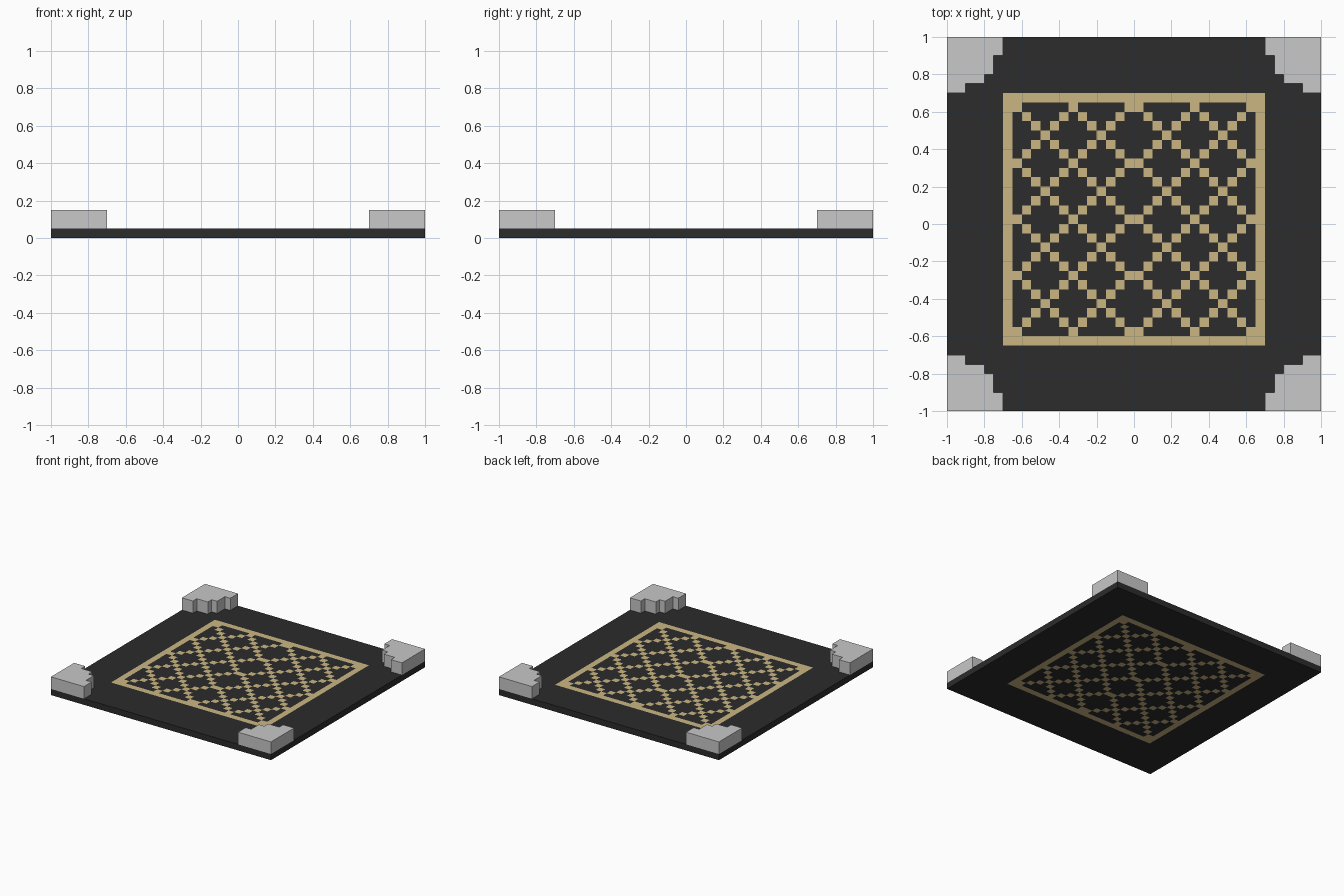
import bpy, bmesh

if "Cube" in bpy.data.objects:
    bpy.data.objects.remove(bpy.data.objects["Cube"])

CELL = 0.05


def material(name, rgb):
    m = bpy.data.materials.new(name)
    m.diffuse_color = (*rgb, 1.0)
    m.use_nodes = True
    m.node_tree.nodes["Principled BSDF"].inputs["Base Color"].default_value = m.diffuse_color
    return m


def finish(bm, name, mats):
    bmesh.ops.recalc_face_normals(bm, faces=bm.faces[:])
    me = bpy.data.meshes.new(name)
    bm.to_mesh(me)
    bm.free()
    for m in mats:
        me.materials.append(m)
    ob = bpy.data.objects.new(name, me)
    bpy.context.collection.objects.link(ob)
    return ob


def extrude_up(bm, faces, h):
    new = bmesh.ops.extrude_face_region(bm, geom=faces, use_keep_orig=True)["geom"]
    verts = [v for v in new if isinstance(v, bmesh.types.BMVert)]
    bmesh.ops.translate(bm, verts=verts, vec=(0, 0, h))


def is_gold(x, y):
    # rectangular frame, one cell wide, filled with a diagonal lattice
    if abs(x) > 0.7 or not -0.65 < y < 0.7:
        return False
    if abs(x) > 0.65 or y > 0.65 or y < -0.6:
        return True
    i = round((0.475 - abs(x)) / CELL)
    j = round((y - 0.475) / CELL)
    return (i + j) % 6 == 0 or (i - j) % 6 == 0


black = material("charcoal", (0.025, 0.025, 0.025))
gold = material("pale_gold", (0.60, 0.47, 0.225))
grey = material("light_grey", (0.58, 0.58, 0.58))

# Flat slab with the gold inlay running right through it
bm = bmesh.new()
bmesh.ops.create_grid(bm, x_segments=40, y_segments=40, size=1.0)
extrude_up(bm, bm.faces[:], CELL)
for f in bm.faces:
    c = f.calc_center_median()
    f.material_index = int(is_gold(c.x, c.y))
finish(bm, "slab_with_inlay", [black, gold])

# Stepped corner blocks
OUTLINE = [(1, 1), (0.7, 1), (0.7, 0.9), (0.75, 0.9), (0.75, 0.8), (0.8, 0.8),
           (0.8, 0.75), (0.9, 0.75), (0.9, 0.7), (1, 0.7)]
for sx, xn in ((-1, "left"), (1, "right")):
    for sy, yn in ((-1, "front"), (1, "back")):
        bm = bmesh.new()
        face = bm.faces.new([bm.verts.new((sx * x, sy * y, CELL)) for x, y in OUTLINE])
        extrude_up(bm, [face], 0.10)
        finish(bm, f"corner_block_{yn}_{xn}", [grey])
